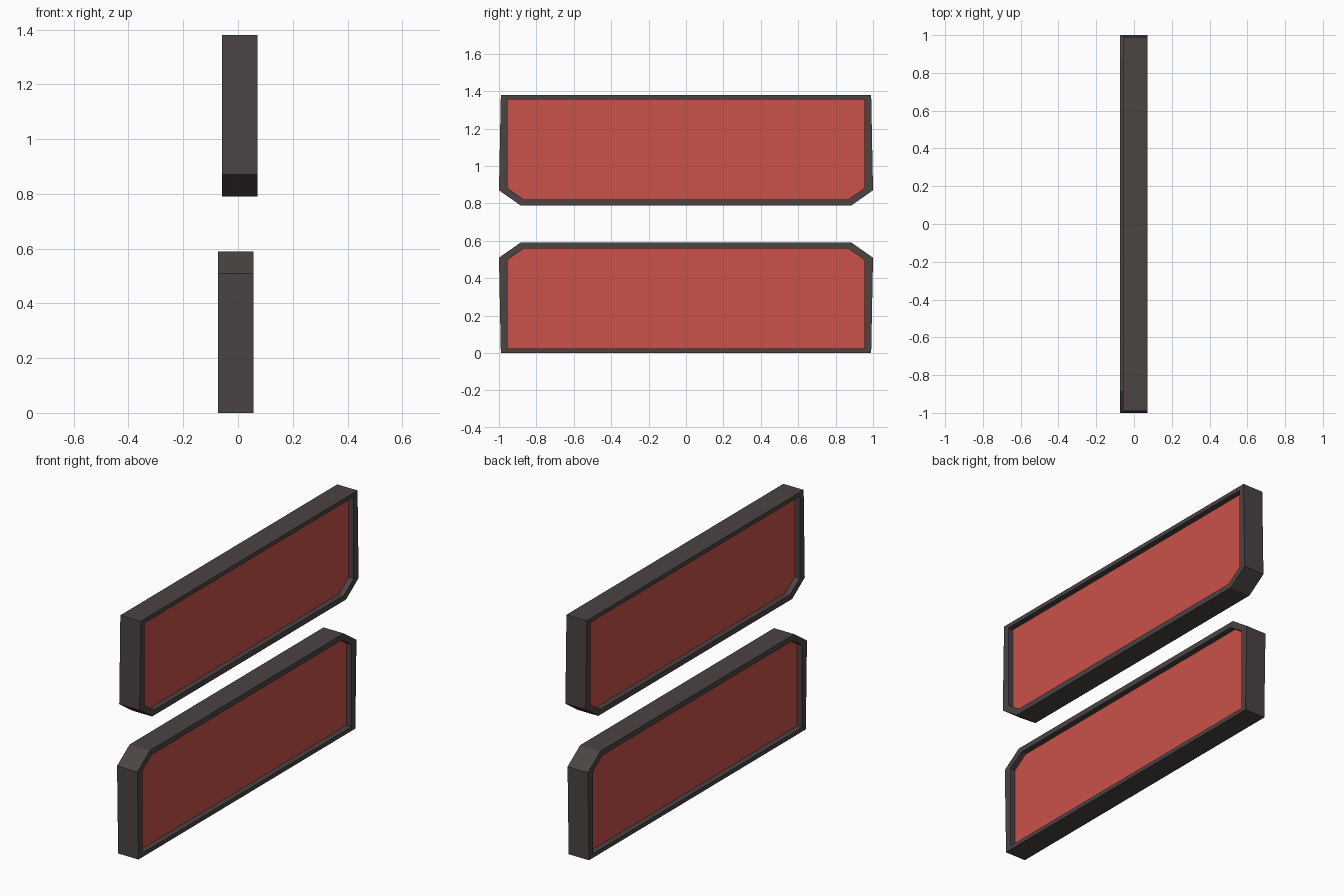
import bpy
import bmesh

cube = bpy.data.objects.get("Cube")
if cube:
    bpy.data.objects.remove(cube, do_unlink=True)


def make_material(name, rgb):
    mat = bpy.data.materials.new(name)
    mat.use_nodes = True
    mat.diffuse_color = (*rgb, 1)
    mat.node_tree.nodes["Principled BSDF"].inputs["Base Color"].default_value = (*rgb, 1)
    return mat


dark_metal = make_material("dark_metal", (0.07, 0.058, 0.055))
red = make_material("red", (0.59, 0.083, 0.067))

DEPTH = 0.13     # thickness of a frame
RECESS = 0.032   # how far the panel sits inside it

# Half outlines (y, z) of the lower frame, from the straight edge to the cut corner
OUTER = [(0.99, 0.0), (1.0, 0.51), (0.885, 0.59)]
INNER = [(0.955, 0.024), (0.955, 0.498), (0.866, 0.559)]


def outline(half):
    """Mirror a half outline into a closed one."""
    return half + [(-y, z) for y, z in reversed(half)]


def finish(bm, name, mat):
    bmesh.ops.recalc_face_normals(bm, faces=bm.faces)
    mesh = bpy.data.meshes.new(name)
    bm.to_mesh(mesh)
    bm.free()
    mesh.materials.append(mat)
    obj = bpy.data.objects.new(name, mesh)
    bpy.context.collection.objects.link(obj)


def bridge(bm, a, b):
    for i in range(len(a)):
        j = (i + 1) % len(a)
        bm.faces.new((a[i], a[j], b[j], b[i]))


def build_sign(prefix, x, place):
    def loop(bm, half, px):
        return [bm.verts.new((px, y, place(z))) for y, z in outline(half)]

    near, far = x + DEPTH / 2, x - DEPTH / 2

    # Hollow frame: outer wall, two rims and inner wall
    bm = bmesh.new()
    rings = [loop(bm, OUTER, far), loop(bm, OUTER, near),
             loop(bm, INNER, near), loop(bm, INNER, far)]
    for i in range(4):
        bridge(bm, rings[i], rings[(i + 1) % 4])
    finish(bm, prefix + "_frame", dark_metal)

    # Recessed panel, visible from both sides
    bm = bmesh.new()
    a = loop(bm, INNER, far + RECESS)
    b = loop(bm, INNER, near - RECESS)
    bm.faces.new(a)
    bm.faces.new(b)
    bridge(bm, a, b)
    finish(bm, prefix + "_panel", red)


# The upper sign is the lower one turned upside down
build_sign("lower", -0.008, lambda z: z)
build_sign("upper", 0.006, lambda z: 1.38 - z)
